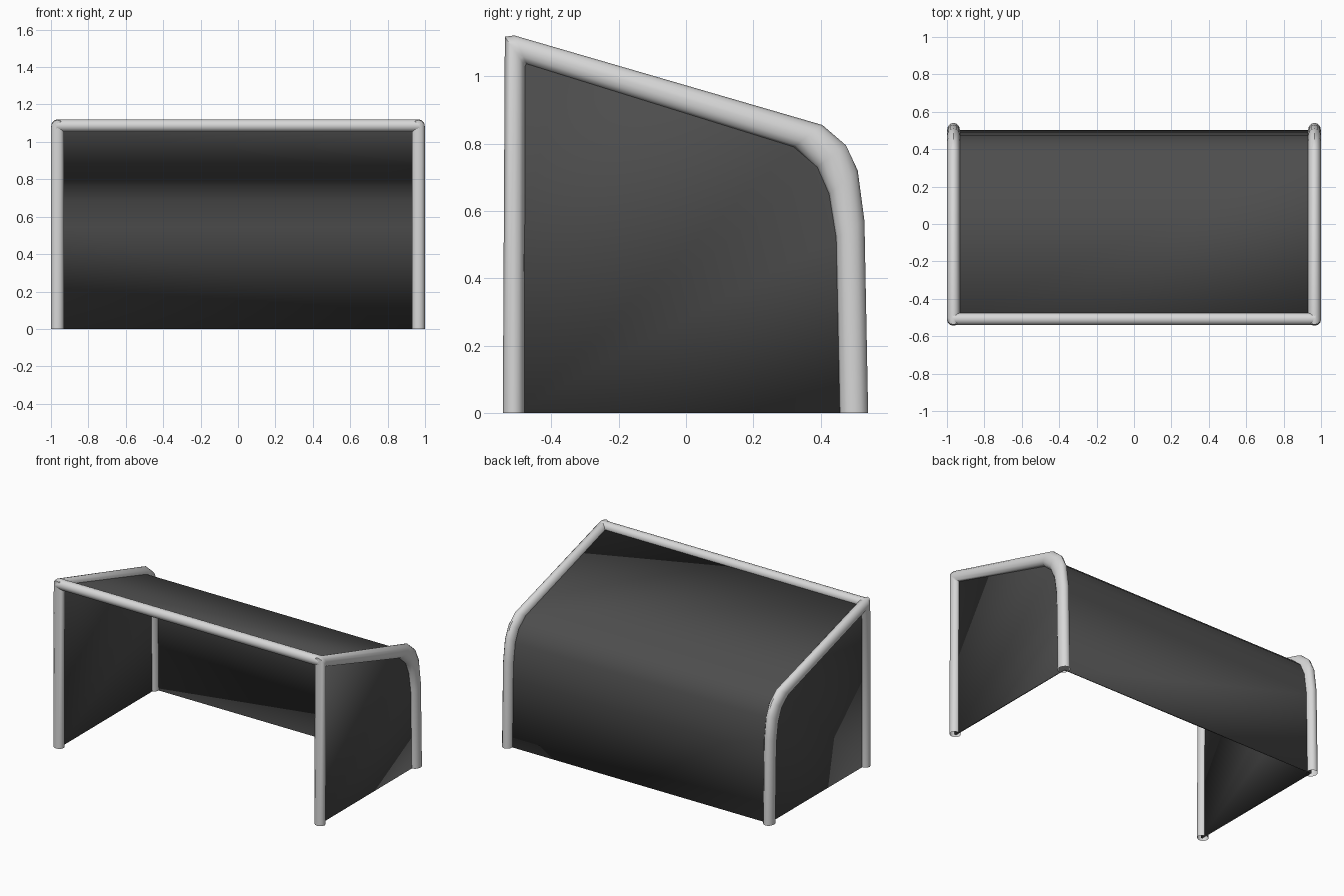
import bpy, bmesh, math
from mathutils import Vector

if "Cube" in bpy.data.objects:
    bpy.data.objects.remove(bpy.data.objects["Cube"])

def material(name, v):
    m = bpy.data.materials.new(name)
    m.diffuse_color = (v, v, v, 1)
    m.use_nodes = True
    m.node_tree.nodes["Principled BSDF"].inputs["Base Color"].default_value = m.diffuse_color
    return m

white = material("light grey paint", 0.68)
dark = material("dark grey netting", 0.075)

def finish(name, bm, mat, angle):
    bmesh.ops.recalc_face_normals(bm, faces=bm.faces)
    me = bpy.data.meshes.new(name)
    bm.to_mesh(me)
    bm.free()
    me.materials.append(mat)
    ob = bpy.data.objects.new(name, me)
    bpy.context.collection.objects.link(ob)
    bpy.ops.object.select_all(action='DESELECT')
    bpy.context.view_layer.objects.active = ob
    ob.select_set(True)
    bpy.ops.object.shade_smooth_by_angle(angle=math.radians(angle))
    return ob

def tube(name, outer, inner, side, n=12):
    """Round tube between two rails; side is its half-width vector."""
    bm = bmesh.new()
    rings = []
    for o, i in zip(outer, inner):
        o, i = Vector(o), Vector(i)
        rings.append([bm.verts.new((o + i) / 2 + (o - i) / 2 * math.cos(a) + side * math.sin(a))
                      for a in (2 * math.pi * k / n for k in range(n))])
    for r, s in zip(rings, rings[1:]):
        for k in range(n):
            j = (k + 1) % n
            bm.faces.new((r[k], r[j], s[j], s[k]))
    return finish(name, bm, white, 40)

# Side frame rails (y, z): front post, sloped top, bent rear post
outer = [(-.544, 0), (-.538, 1.117), (-.51, 1.121), (.405, .855), (.475, .795), (.51, .72), (.53, .57), (.541, 0)]
inner = [(-.48, 0), (-.478, 1.03), (-.474, 1.037), (.32, .79), (.39, .73), (.425, .65), (.446, .52), (.457, 0)]
for s, label in ((-1, "left"), (1, "right")):
    x = s * .965
    tube(label + "_side_frame", [(x, y, z) for y, z in outer],
         [(x, y, z) for y, z in inner], Vector((.035, 0, 0)))

# Crossbar joining the two front corners
xs = (-.97, 0, .97)
tube("crossbar", [(x, -.508, 1.12) for x in xs], [(x, -.508, 1.053) for x in xs], Vector((0, .033, 0)))

# Net: roof and back follow the tube centre line, sides fill the frame
path = [(-.51, 1.085), (.3625, .822), (.433, .762), (.468, .685), (.488, .545), (.498, 0)]
bm = bmesh.new()
edges = [[bm.verts.new((x, y, z)) for y, z in path] for x in (-.96, .96)]
for k in range(len(path) - 1):
    bm.faces.new((edges[0][k], edges[0][k + 1], edges[1][k + 1], edges[1][k]))
for e in edges:
    bm.faces.new(e + [bm.verts.new((e[0].co.x, -.515, 0))])
net = finish("net", bm, dark, 50)
mod = net.modifiers.new("thickness", 'SOLIDIFY')
mod.thickness = .012
mod.offset = 0
